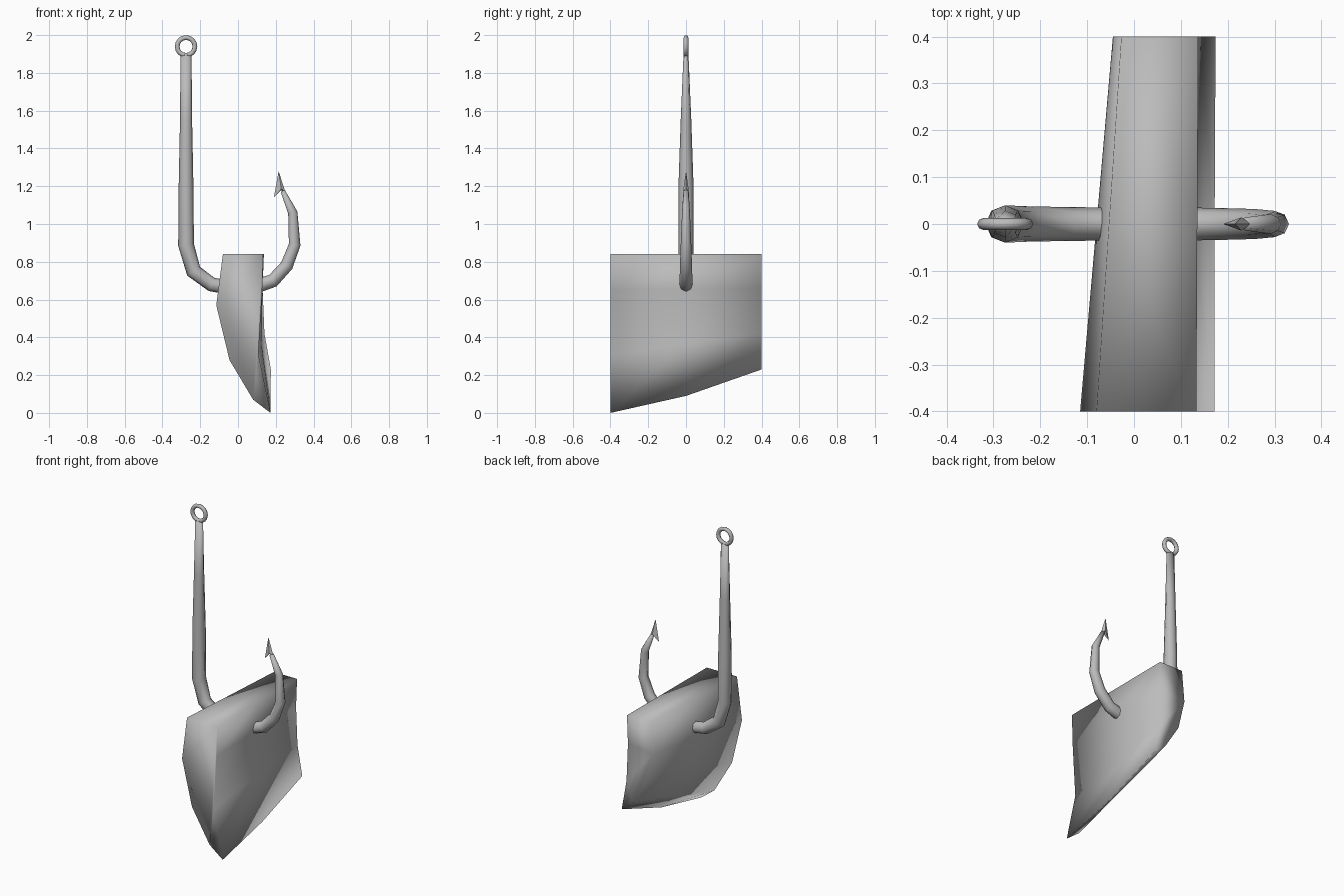
import bpy, bmesh, math
from mathutils import Vector

cube = bpy.data.objects.get("Cube")
if cube:
    bpy.data.objects.remove(cube, do_unlink=True)

grey = bpy.data.materials.new("plain grey")
grey.use_nodes = True
colour = (0.5, 0.5, 0.5, 1)
grey.diffuse_color = colour
grey.node_tree.nodes["Principled BSDF"].inputs["Base Color"].default_value = colour


def finish(name, bm, smooth=True):
    bmesh.ops.recalc_face_normals(bm, faces=bm.faces)
    for f in bm.faces:
        f.smooth = smooth
    mesh = bpy.data.meshes.new(name)
    bm.to_mesh(mesh)
    bm.free()
    mesh.materials.append(grey)
    ob = bpy.data.objects.new(name, mesh)
    bpy.context.collection.objects.link(ob)
    return ob


def loft(name, rings):
    """Skin a list of equal closed rings and cap both ends."""
    bm = bmesh.new()
    rows = [[bm.verts.new(p) for p in ring] for ring in rings]
    n = len(rows[0])
    for a, b in zip(rows, rows[1:]):
        for i in range(n):
            j = (i + 1) % n
            bm.faces.new((a[i], a[j], b[j], b[i]))
    bm.faces.new(rows[0])
    bm.faces.new(rows[-1])
    return finish(name, bm)


# Hook wire: x, z, radius in the hook plane, radius across it
path = [(-.275, 1.90, .029, .013), (-.275, 1.55, .032, .028),
        (-.275, 1.2, .039, .04), (-.275, .89, .042, .04),
        (-.235, .75, .041, .038), (-.14, .68, .038, .036),
        (0, .655, .037, .035), (.125, .68, .037, .035),
        (.185, .70, .036, .034), (.258, .78, .034, .032),
        (.30, .89, .031, .028), (.29, 1.06, .025, .021),
        (.237, 1.175, .012, .014)]
SIDES = 8
rings = []
for i, (x, z, r, ry) in enumerate(path):
    here = Vector((x, 0, z))
    prev, nxt = path[max(i - 1, 0)], path[min(i + 1, len(path) - 1)]
    before = (here - Vector((prev[0], 0, prev[1]))).normalized()
    after = (Vector((nxt[0], 0, nxt[1])) - here).normalized()
    tangent = (before + after).normalized()
    side = Vector((tangent.z, 0, -tangent.x))
    rings.append([here + side * r * math.cos(k * math.tau / SIDES)
                  + Vector((0, ry * math.sin(k * math.tau / SIDES), 0))
                  for k in range(SIDES)])
loft("hook_wire", rings)

# Barbed point: flat outline with a raised ridge on each side
bm = bmesh.new()
outline = [bm.verts.new((x, 0, z)) for x, z in
           ((.215, 1.28), (.19, 1.14), (.226, 1.178), (.25, 1.172))]
for y in (-.014, .014):
    ridge = bm.verts.new((.229, y, 1.185))
    for a, b in zip(outline, outline[1:] + outline[:1]):
        bm.faces.new((a, b, ridge))
finish("barbed_point", bm, smooth=False)

# Line eye on top of the shank
bpy.ops.mesh.primitive_torus_add(
    major_segments=16, minor_segments=8, major_radius=.047, minor_radius=.0125,
    location=(-.275, 0, 1.94), rotation=(math.pi / 2, 0, 0))
eye = bpy.context.object
eye.name = "line_eye"
eye.data.materials.append(grey)
bpy.ops.object.shade_smooth()

# Bait chunk: front and back cross-sections with one between them
front = [(-.08, .84), (-.115, .57), (-.045, .28), (.08, .07),
         (.172, .0), (.108, .31), (.128, .65), (.133, .84)]
back = [(-.027, .84), (-.045, .64), (.0, .45), (.10, .29),
        (.174, .23), (.14, .42), (.13, .66), (.137, .84)]
middle = [((a + c) / 2, (b + d) / 2) for (a, b), (c, d) in zip(front, back)]
middle[4] = (.172, .09)
sections = [(-.4, front), (0, middle), (.4, back)]
loft("bait_chunk", [[(x, y, z) for x, z in pts] for y, pts in sections])
